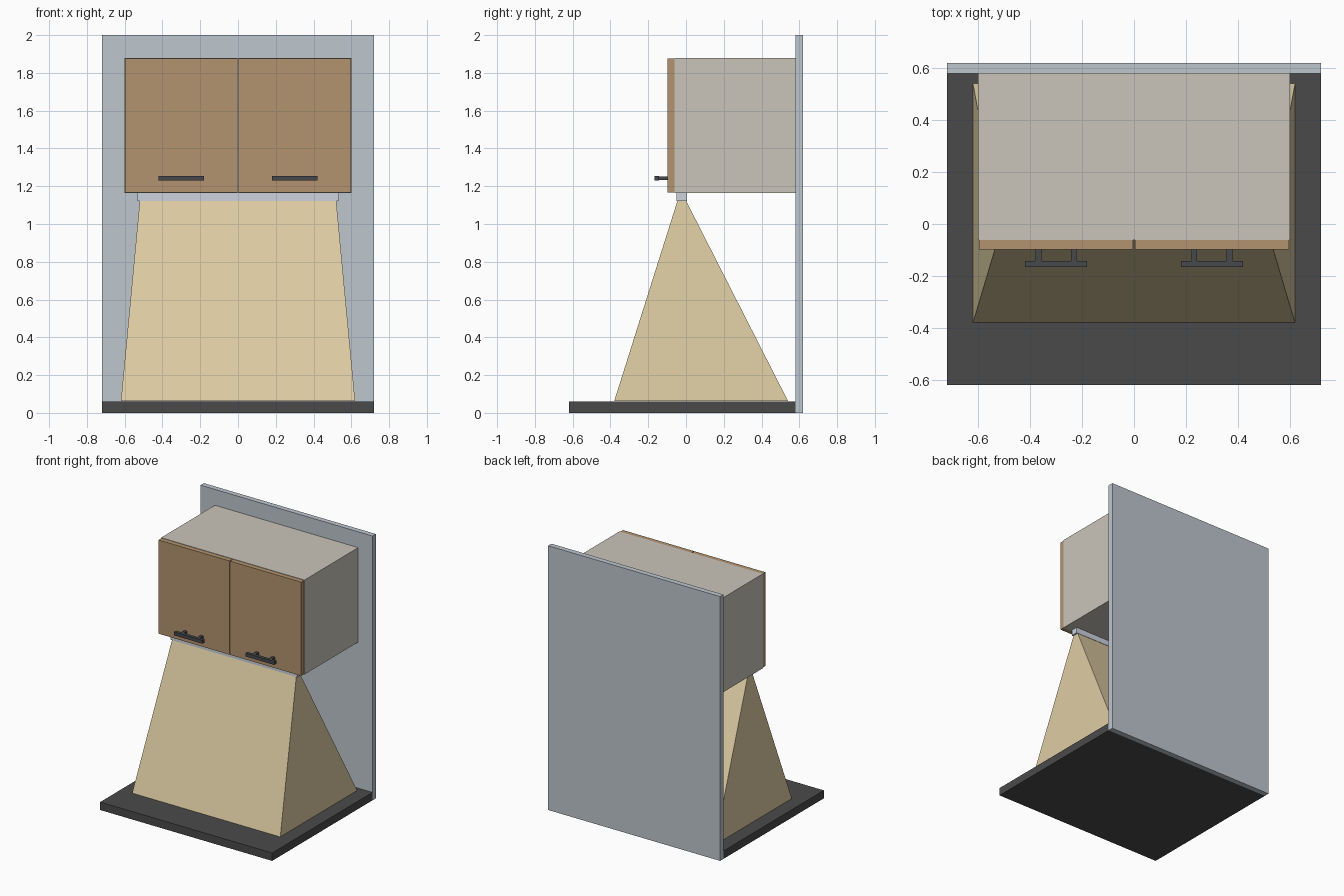
import bpy, bmesh

if "Cube" in bpy.data.objects:
    bpy.data.objects.remove(bpy.data.objects["Cube"])


def material(name, r, g, b):
    m = bpy.data.materials.new(name)
    lin = [((c / 255 + 0.055) / 1.055) ** 2.4 for c in (r, g, b)]
    m.diffuse_color = (*lin, 1)
    m.use_nodes = True
    m.node_tree.nodes["Principled BSDF"].inputs["Base Color"].default_value = m.diffuse_color
    return m


WALL = material("pale blue grey", 190, 199, 207)
COUNTER = material("charcoal", 74, 74, 74)
CARCASS = material("warm off white", 202, 197, 186)
WOOD = material("oak brown", 180, 147, 112)
HANDLE = material("dark metal", 70, 72, 76)
STRIP = material("light aluminium", 205, 212, 221)
BEAM = material("warm light", 222, 205, 163)


def loft(name, mat, bottom, top, z0, z1):
    """Closed solid between two rectangles (x0, x1, y0, y1)."""
    bm = bmesh.new()
    rings = []
    for (x0, x1, y0, y1), z in ((bottom, z0), (top, z1)):
        rings.append([bm.verts.new((x, y, z)) for x, y in
                      ((x0, y0), (x1, y0), (x1, y1), (x0, y1))])
    lo, hi = rings
    bm.faces.new(lo[::-1])
    bm.faces.new(hi)
    for i in range(4):
        j = (i + 1) % 4
        bm.faces.new((lo[i], lo[j], hi[j], hi[i]))
    me = bpy.data.meshes.new(name)
    bm.to_mesh(me)
    bm.free()
    me.materials.append(mat)
    ob = bpy.data.objects.new(name, me)
    bpy.context.collection.objects.link(ob)
    return ob


def box(name, mat, x, y, z):
    r = (x[0], x[1], y[0], y[1])
    return loft(name, mat, r, r, z[0], z[1])


# Back wall and worktop
box("wall", WALL, (-0.72, 0.72), (0.58, 0.62), (0, 2))
box("worktop", COUNTER, (-0.72, 0.72), (-0.62, 0.58), (0, 0.06))

# Wall cabinet
box("cabinet", CARCASS, (-0.6, 0.6), (-0.062, 0.58), (1.165, 1.88))

# Doors with bar handles on two posts
for side, s in (("left", -1), ("right", 1)):
    def span(a, b):
        return tuple(sorted((s * a, s * b)))
    box(side + "_door", WOOD, span(0.003, 0.597), (-0.098, -0.062), (1.168, 1.877))
    box(side + "_handle_bar", HANDLE, span(0.18, 0.42), (-0.166, -0.142), (1.229, 1.255))
    for i, px in enumerate((0.232, 0.368)):
        box(f"{side}_handle_post_{i + 1}", HANDLE, span(px - 0.011, px + 0.011),
            (-0.144, -0.097), (1.232, 1.252))

# Light strip under the cabinet and its glowing beam
box("light_strip", STRIP, (-0.532, 0.532), (-0.05, 0.004), (1.122, 1.165))
loft("light_beam", BEAM, (-0.62, 0.62, -0.38, 0.54), (-0.52, 0.52, -0.045, 0.0),
     0.063, 1.124)
